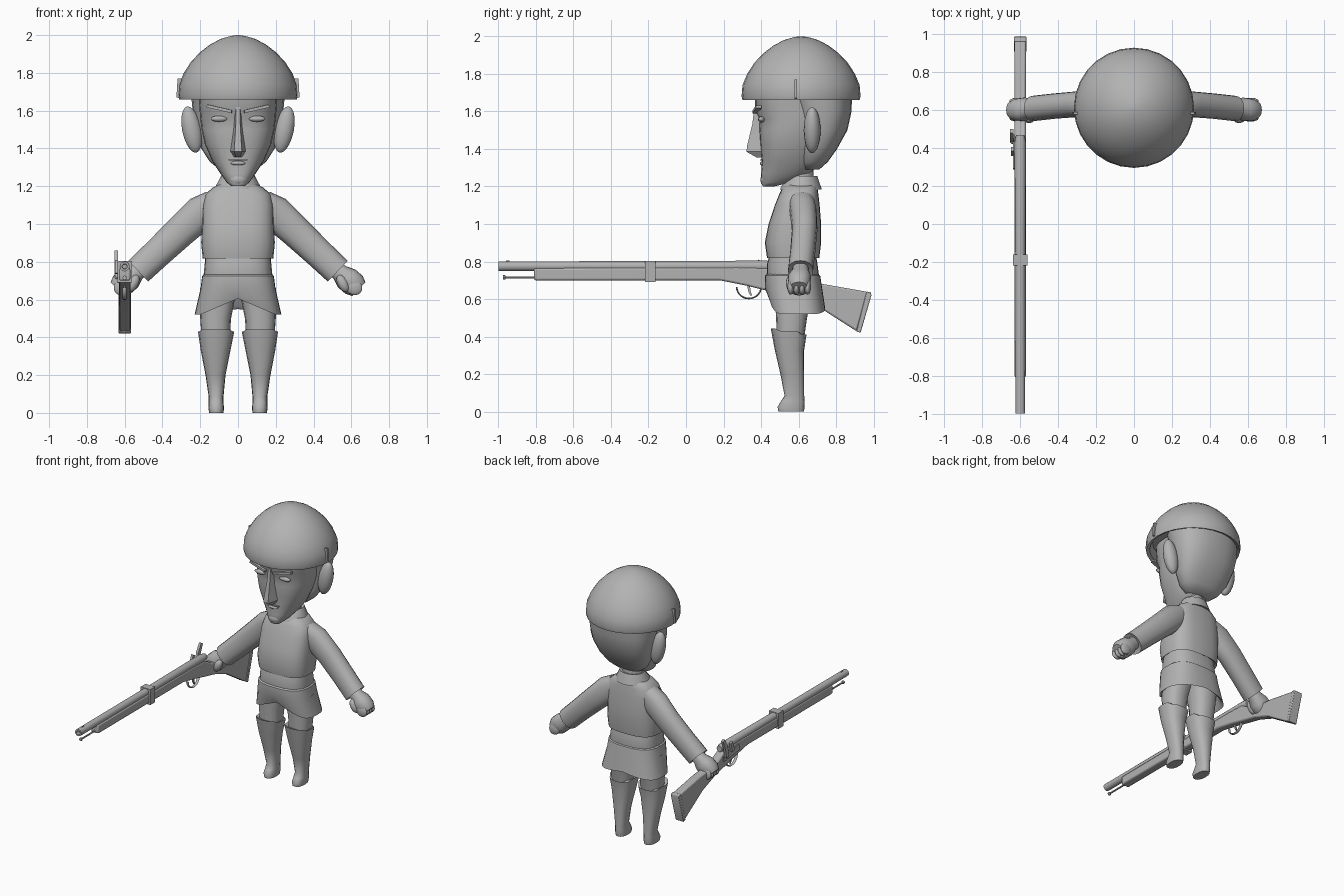
import bpy, bmesh, math
from mathutils import Vector

grey = bpy.data.materials.new("plain_grey")
grey.diffuse_color = (0.45, 0.45, 0.45, 1)


def finish(name, bm, angle=40):
    bmesh.ops.recalc_face_normals(bm, faces=bm.faces)
    me = bpy.data.meshes.new(name)
    bm.to_mesh(me)
    bm.free()
    ob = bpy.data.objects.new(name, me)
    bpy.context.collection.objects.link(ob)
    me.materials.append(grey)
    bpy.ops.object.select_all(action='DESELECT')
    ob.select_set(True)
    bpy.context.view_layer.objects.active = ob
    bpy.ops.object.shade_smooth_by_angle(angle=math.radians(angle))
    return ob


def skin(name, rings, angle=40, caps=True):
    """Bridge equal-length rings of points."""
    bm = bmesh.new()
    vs = [[bm.verts.new(p) for p in r] for r in rings]
    n = len(vs[0])
    for a, b in zip(vs, vs[1:]):
        for i in range(n):
            j = (i + 1) % n
            bm.faces.new((a[i], a[j], b[j], b[i]))
    if caps:
        bm.faces.new(vs[0])
        bm.faces.new(vs[-1])
    return finish(name, bm, angle)


def ring(c, u, v, n=20, e=2.0):
    """Superellipse ring around c with half axes u and v."""
    pts = []
    for i in range(n):
        t = 2 * math.pi * i / n
        k, s = math.cos(t), math.sin(t)
        a = math.copysign(abs(k) ** (2 / e), k)
        b = math.copysign(abs(s) ** (2 / e), s)
        pts.append(Vector(c) + Vector(u) * a + Vector(v) * b)
    return pts


def level(z, x0, x1, y0, y1, n=20, e=2.0, dz=None):
    """Horizontal ring from its x and y limits, with optional height change."""
    pts = ring(((x0 + x1) / 2, (y0 + y1) / 2, z), ((x1 - x0) / 2, 0, 0),
               (0, (y1 - y0) / 2, 0), n, e)
    if dz:
        for p in pts:
            p.z += dz(p)
    return pts


def stack(name, rows, n=20, e=2.0, angle=40):
    """Body part centred on x = 0; rows are z, half width, front, back."""
    return skin(name, [level(z, -w, w, f, b, n, e) for z, w, f, b in rows], angle)


def ball(name, c, r, tilt=0):
    bm = bmesh.new()
    bmesh.ops.create_uvsphere(bm, u_segments=14, v_segments=10, radius=1)
    ob = finish(name, bm, 60)
    ob.location, ob.scale, ob.rotation_euler = c, r, (0, tilt, 0)
    return ob


def box(name, c, size, rot=(0, 0, 0)):
    bm = bmesh.new()
    bmesh.ops.create_cube(bm, size=1)
    ob = finish(name, bm)
    ob.location, ob.scale, ob.rotation_euler = c, size, rot
    return ob


def plate(name, outline, x, half, bevel=0.0):
    """Side outline of (y, z) points given thickness along x."""
    ob = skin(name, [[(x + s * half, y, z) for y, z in outline] for s in (-1, 1)])
    if bevel:
        m = ob.modifiers.new("rounded_edges", 'BEVEL')
        m.width, m.segments, m.limit_method = bevel, 2, 'ANGLE'
    return ob


def rod(name, x, z, stops, n=12):
    """Round rod along y; stops are (y, radius)."""
    return skin(name, [ring((x, y, z), (r, 0, 0), (0, 0, r), n) for y, r in stops])


# Helmet: lathed dome with a turned-in rim
dome = [(1.72, .27), (1.67, .29), (1.66, .312), (1.68, .317), (1.74, .312), (1.80, .287),
        (1.86, .248), (1.91, .20), (1.95, .148), (1.98, .092), (1.995, .04), (2.0, .008)]
stack("helmet", [(z, r, .613 - r, .613 + r) for z, r in dome], 28)

# Head, hair and neck
stack("face", [(1.2, .035, .41, .47), (1.22, .06, .40, .55), (1.27, .095, .40, .67),
               (1.33, .135, .405, .70), (1.42, .175, .395, .73), (1.5, .193, .39, .76),
               (1.56, .2, .392, .78), (1.6, .203, .37, .78), (1.7, .21, .365, .78)],
      24, 2.5, 50)
stack("hair", [(1.29, .10, .62, .71), (1.33, .15, .60, .755), (1.4, .195, .60, .805),
               (1.5, .222, .59, .86), (1.6, .24, .57, .882), (1.7, .25, .53, .885)],
      24, 2.4, 50)
stack("neck", [(1.12, .08, .53, .69), (1.3, .075, .54, .68)], 14)
stack("collar", [(1.2, .07, .54, .68), (1.185, .122, .5, .725), (1.2, .118, .505, .72),
                 (1.257, .088, .555, .70), (1.25, .07, .57, .68)], 18)

# Nose: wedge with a straight ridge and undercut base
skin("nose", [[(-w, y1, z), (-w * .45, y0, z), (w * .45, y0, z), (w, y1, z)]
              for z, w, y0, y1 in ((1.62, .022, .364, .42), (1.53, .026, .353, .42),
                                   (1.42, .04, .326, .42), (1.385, .045, .322, .42),
                                   (1.355, .026, .375, .42))], 30)
box("mouth", (0, .402, 1.34), (.10, .016, .006))
ball("lower_lip", (0, .41, 1.322), (.04, .016, .012))
ball("chin", (0, .42, 1.235), (.045, .024, .03))

for s, side in ((-1, "right"), (1, "left")):
    # Facial pairs and ears
    box(side + "_brow", (s * .098, .378, 1.61), (.135, .03, .016), (0, -s * .22, s * .14))
    ball(side + "_eye", (s * .10, .402, 1.557), (.045, .018, .016))
    ball(side + "_ear", (s * .245, .672, 1.5), (.052, .045, .125), s * .2)
    box(side + "_helmet_tab", (s * .312, .585, 1.72), (.022, .014, .10), (0, -s * .06, 0))

    # Sleeve running out and down, with a hollow cuff
    def arm(x, y, z, ry, rp):
        return ring((s * x, y, z), (0, ry, 0), (s * .69 * rp, 0, .72 * rp), 16, 2.3)
    skin(side + "_sleeve", [arm(.12, .615, 1.12, .07, .07), arm(.19, .625, 1.065, .072, .093),
                            arm(.30, .632, .965, .068, .085), arm(.42, .622, .852, .067, .079),
                            arm(.528, .61, .75, .067, .076), arm(.52, .61, .757, .045, .05)])
    # Fist with thumb and finger ridges
    skin(side + "_hand", [arm(.50, .61, .775, .042, .045), arm(.54, .61, .742, .045, .047),
                          arm(.575, .605, .712, .062, .066), arm(.615, .602, .678, .06, .066),
                          arm(.64, .602, .655, .046, .05)], 35)
    ball(side + "_thumb", (s * .555, .56, .685), (.028, .028, .05), -s * .5)
    for k in range(4):
        ball(side + "_finger", (s * .615, .558 + k * .03, .665), (.045, .018, .04), s * .7)

    # Thigh, boot and foot
    def leg(z, x0, x1, y0, y1, dz=None):
        a, b = sorted((s * x0, s * x1))
        return level(z, a, b, y0, y1, 16, 2.4, dz)
    skin(side + "_thigh", [leg(.36, .045, .19, .485, .625), leg(.5, .037, .2, .48, .645),
                           leg(.66, .005, .2, .47, .68)])
    cuff = lambda p: .012 if p.y < .5 else (-.02 if p.y > .61 else 0)
    skin(side + "_boot", [leg(0, .077, .153, .492, .628), leg(.025, .074, .157, .488, .632),
                          leg(.055, .077, .155, .505, .632), leg(.085, .077, .155, .525, .63),
                          leg(.2, .066, .172, .503, .63), leg(.33, .04, .197, .473, .63),
                          leg(.43, .02, .212, .452, .642, cuff),
                          leg(.42, .036, .198, .468, .628, cuff)], 45)

# Vest, shirt waist and skirted tunic
stack("vest", [(.84, .16, .46, .68), (.818, .187, .432, .71), (.9, .195, .42, .72),
               (1.0, .19, .44, .72), (1.1, .187, .473, .712), (1.16, .172, .497, .705),
               (1.195, .13, .515, .70), (1.22, .08, .54, .69)], 24, 2.9)
stack("waist", [(.68, .18, .435, .70), (.73, .182, .43, .708), (.79, .176, .432, .70),
                (.85, .175, .45, .69)], 24, 2.7)


def hem(p):
    # Hem rises in an arch at the front and slightly at the back
    t = max(0, 1 - abs(p.x) / .2)
    return t * (.085 if p.y < .58 else .03)


skin("skirt", [level(.74, -.17, .17, .44, .695, 32, 2.7),
               level(.725, -.19, .19, .421, .715, 32, 2.7),
               level(.66, -.198, .198, .42, .725, 32, 2.7),
               level(.52, -.23, .23, .45, .742, 32, 2.7, hem),
               level(.535, -.212, .212, .467, .725, 32, 2.7, hem),
               level(.66, -.17, .17, .46, .69, 32, 2.7)])

# Long gun: stock, butt plate, barrel and fittings
GX = -.6
plate("gun_stock", [(-.81, .765), (.3, .77), (.43, .765), (.52, .715), (.62, .69), (.73, .68),
                    (.97, .638), (.91, .428), (.7, .562), (.56, .615), (.43, .645),
                    (.32, .672), (.18, .70), (-.81, .70)], GX, .03, .01)
plate("butt_plate", [(.962, .64), (.985, .636), (.988, .62), (.93, .42), (.908, .428)],
      GX, .033, .004)
rod("barrel", GX, .775, [(-.93, .012), (-1, .014), (-1, .026), (-.2, .027), (.43, .03), (.47, .022)])
rod("ramrod", GX, .715, [(-.975, .012), (-.965, .012), (-.96, .006), (-.8, .006)], 8)
box("barrel_band", (GX, -.19, .747), (.078, .056, .114))
box("front_sight", (GX, -.95, .801), (.008, .02, .008))
box("lock_plate", (GX - .032, .38, .72), (.012, .18, .045), (-.12, 0, 0))
plate("hammer", [(.43, .72), (.46, .72), (.475, .79), (.50, .85), (.48, .86), (.445, .80)],
      GX - .044, .009)
plate("flint_holder", [(.36, .74), (.39, .735), (.405, .80), (.385, .81)], GX - .042, .008)
ball("lock_screw", (GX - .042, .44, .725), (.012, .018, .018))

# Trigger guard: swept ring around a small trigger
guard = []
for i in range(15):
    t = math.pi * (1 + i / 14)
    d = Vector((0, math.cos(t), math.sin(t)))
    c = Vector((GX, .335, .665)) + Vector((0, .065 * d.y, .062 * d.z))
    guard.append(ring(c, (.011, 0, 0), d * .005, 6))
skin("trigger_guard", guard)
plate("trigger", [(.325, .675), (.34, .675), (.345, .64), (.352, .62), (.342, .62), (.332, .64)],
      GX, .005)
